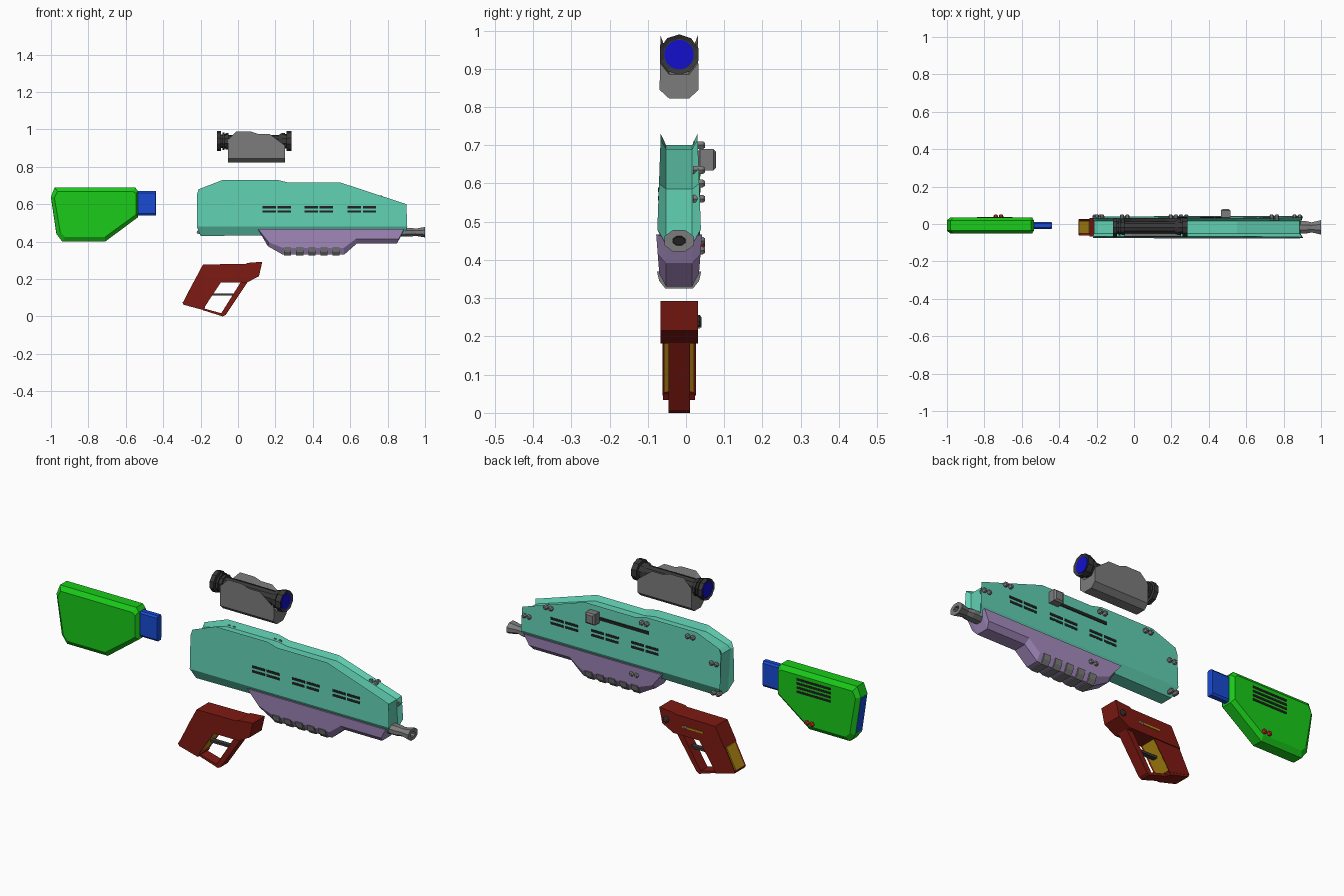
import bpy, bmesh
from math import sin, cos, pi
from mathutils import Vector, Matrix

C = -0.018  # centre plane of the assembly in y


def mat(name, r, g, b):
    m = bpy.data.materials.new(name)
    m.diffuse_color = (r, g, b, 1)
    return m


TEAL = mat("teal", .12, .63, .45)
PURPLE = mat("purple", .38, .26, .52)
GREEN = mat("green", .01, .60, .01)
BLUE = mat("blue", .01, .07, .66)
RED = mat("dark_red", .21, .01, .006)
BRIGHT = mat("bright_red", .6, .02, .02)
GOLD = mat("gold", .45, .26, .006)
LENS = mat("lens_blue", .006, .005, .6)
BLACK = mat("black", .015, .015, .015)
DARK = mat("dark_grey", .04, .04, .04)
GREY = mat("grey", .2, .2, .2)


def finish(name, bm, m):
    bmesh.ops.recalc_face_normals(bm, faces=bm.faces[:])
    me = bpy.data.meshes.new(name)
    bm.to_mesh(me)
    bm.free()
    me.materials.append(m)
    ob = bpy.data.objects.new(name, me)
    bpy.context.collection.objects.link(ob)
    return ob


def skin(bm, rings):
    """Bridge a list of point rings and cap both ends."""
    vr = [[bm.verts.new(p) for p in r] for r in rings]
    n = len(vr[0])
    for a, b in zip(vr, vr[1:]):
        for i in range(n):
            bm.faces.new((a[i], a[(i + 1) % n], b[(i + 1) % n], b[i]))
    bm.faces.new(vr[0])
    bm.faces.new(vr[-1][::-1])


def shell(name, m, side, mid, yo, yi, yc=C, taper=0):
    """Side profiles (x, z) at +-yo joined through a middle profile at +-yi."""
    zs = [z for _, z in side]
    lo, span = min(zs), max(zs) - min(zs)
    out = lambda s: [(x, yc + s * (yo - taper * (z - lo) / span), z) for x, z in side]
    inn = lambda s: [(x, yc + s * yi, z) for x, z in mid]
    bm = bmesh.new()
    skin(bm, [out(-1), inn(-1), inn(1), out(1)])
    return finish(name, bm, m)


def plate(name, m, prof, y0, y1):
    bm = bmesh.new()
    skin(bm, [[(x, y, z) for x, z in prof] for y in (y0, y1)])
    return finish(name, bm, m)


def boxes(name, m, items):
    """items: (centre, size) pairs merged in one object."""
    bm = bmesh.new()
    for c, s in items:
        bmesh.ops.create_cube(bm, size=1, matrix=Matrix.Translation(c) @ Matrix.Diagonal((*s, 1)))
    return finish(name, bm, m)


def lathe(name, m, prof, z, n=10, zs=1):
    """Turned part along x from (x, radius) points."""
    bm = bmesh.new()
    ang = [2 * pi * (i + .5) / n for i in range(n)]
    skin(bm, [[(x, C + r * cos(a), z + zs * r * sin(a)) for a in ang] for x, r in prof])
    return finish(name, bm, m)


def bolts(name, m, spots, y, r=.012, depth=.016, n=6):
    bm = bmesh.new()
    for x, z in spots:
        skin(bm, [[(x + k * r * cos(2 * pi * i / n), yy, z + k * r * sin(2 * pi * i / n))
                   for i in range(n)] for yy, k in ((y - depth, 1), (y + depth * .6, 1), (y + depth, .6))])
    return finish(name, bm, m)


def pairs(spots):
    return [(x + d, z) for x, z in spots for d in (-.014, .014)]


# Receiver: side walls stand above a sunken top channel
shell("receiver", TEAL,
      [(-.22, .48), (-.22, .65), (-.21, .68), (-.08, .73), (.21, .73), (.27, .715), (.55, .715), (.9, .60), (.905, .48)],
      [(-.2, .43), (-.215, .65), (-.195, .665), (-.08, .70), (.21, .70), (.27, .69), (.55, .69), (.885, .585), (.89, .44)],
      .057, .034, taper=.009)

# Vent slots on both sides of the receiver
boxes("receiver_vents", BLACK,
      [((x + .036, C + s * .0525, z), (.072, .006, .012))
       for x in (.13, .212, .355, .437, .585, .667) for z in (.561, .584) for s in (-1, 1)])

# Charging handle and its rail on the back side
boxes("handle_rail", BLACK, [((.33, .033, .655), (.29, .006, .016))])
handle = shell("charging_handle", GREY,
               [(.472, .642), (.472, .682), (.508, .682), (.508, .642)],
               [(.464, .634), (.464, .69), (.516, .69), (.516, .634)], .025, .018, yc=.054)

# Bolt pairs on the back side
bolts("receiver_bolts", GREY,
      pairs([(.75, .635), (.872, .56), (.21, .70), (-.05, .70), (-.185, .60), (-.195, .45)]), .034)
bolts("handguard_bolts", GREY, pairs([(.265, .425)]), .034)

# Handguard under the receiver
shell("handguard", PURPLE,
      [(.107, .467), (.165, .395), (.245, .365), (.565, .365), (.63, .415), (.86, .415), (.888, .467)],
      [(.107, .465), (.16, .375), (.24, .33), (.567, .33), (.636, .39), (.85, .39), (.888, .46)],
      .052, .034, taper=-.008)

# Grip ribs wrapping the handguard
bm = bmesh.new()
section = [(-.058, .37), (-.052, .345), (-.036, .325), (.036, .325), (.052, .345), (.058, .37)]
for i in range(5):
    x = .265 + i * .065
    skin(bm, [[(x + d, C + y, z) for y, z in section] for d in (-.019, .019)])
finish("handguard_ribs", bm, GREY)

# Muzzle
lathe("muzzle", GREY, [(.86, .036), (.92, .036), (.95, .029), (1.0, .042), (1.0, .018), (.96, .016)], .45, 8, .72)
lathe("bore", BLACK, [(.958, .017), (.975, .016)], .45, 8, .72)

# Stock
SY = -.008
shell("stock", GREEN,
      [(-.982, .635), (-.965, .668), (-.56, .668), (-.545, .655), (-.545, .545), (-.71, .425), (-.925, .425), (-.95, .45)],
      [(-1, .64), (-.98, .69), (-.55, .69), (-.535, .67), (-.535, .53), (-.71, .40), (-.94, .40), (-.97, .44)],
      .044, .027, yc=SY)
plate("butt_pad", BLUE, [(-1, .635), (-.972, .447), (-.955, .447), (-.98, .635)], SY - .025, SY + .025)
shell("stock_connector", BLUE,
      [(-.55, .55), (-.55, .66), (-.44, .66), (-.44, .55)],
      [(-.55, .54), (-.55, .67), (-.438, .67), (-.438, .54)], .018, .011, yc=SY)
boxes("stock_vents", BLACK, [((-.745, SY + .0435, z), (.19, .005, .011)) for z in (.582, .603, .624, .645)])
bolts("stock_bolts", BRIGHT, pairs([(-.725, .44)]), .034)

# Pistol grip: top block, slanted handle, trigger guard
plate("grip_block", RED, [(-.187, .278), (.04, .28), (.05, .286), (.13, .292), (.112, .215), (.05, .182), (-.238, .182)],
      C - .049, C + .049)
shell("grip_handle", RED,
      [(-.238, .184), (-.09, .184), (-.182, .045), (-.295, .072)],
      [(-.228, .184), (-.102, .184), (-.19, .05), (-.283, .075)], .044, .03)
plate("grip_backstrap", GOLD, [(-.24, .18), (-.22, .18), (-.275, .075), (-.294, .075)], C - .034, C + .034)
plate("grip_frontstrap", GOLD, [(-.115, .184), (-.094, .184), (-.18, .055), (-.2, .055)], C - .038, C + .038)
plate("grip_base", RED, [(-.297, .076), (-.29, .062), (-.185, .034), (-.175, .05)], C - .042, C + .042)
plate("guard_bottom", RED, [(-.195, .046), (-.19, .034), (-.082, 0), (-.07, .014), (-.09, .017)], C - .028, C + .028)
plate("guard_front", RED, [(-.082, 0), (-.066, .008), (.052, .184), (.015, .184), (-.09, .016)], C - .028, C + .028)
boxes("trigger", DARK, [((-.07, C, .117), (.13, .024, .012))])

# Controls on the back side of the grip
boxes("selector_track", GOLD, [((-.06, C + .049, .228), (.12, .006, .009))])
bolts("selector_stud", PURPLE, [(-.02, .228)], .03, r=.008, depth=.01)
bolts("grip_knob", DARK, [(.09, .24)], .028, r=.016, depth=.013, n=8)

# Scope housing with an open channel on top
shell("scope_housing", GREY,
      [(-.053, .845), (-.053, .945), (-.01, .988), (.07, .988), (.11, .975), (.17, .975), (.25, .915), (.25, .845)],
      [(-.053, .822), (-.053, .91), (-.02, .925), (.07, .925), (.11, .92), (.17, .915), (.25, .885), (.25, .822)],
      .051, .026, taper=.002)

# Scope tube with stepped rings at both ends
lathe("scope_tube", DARK,
      [(-.106, .044), (-.112, .053), (-.09, .053), (-.09, .036), (-.082, .036), (-.082, .047), (-.072, .047),
       (-.072, .038), (-.066, .038), (-.066, .044), (-.052, .044), (-.052, .034), (.22, .034), (.235, .044),
       (.25, .044), (.25, .038), (.258, .038), (.258, .053), (.287, .053), (.281, .042)], .937)
lathe("front_lens", LENS, [(.275, .039), (.284, .039)], .937, 16)
lathe("rear_lens", LENS, [(-.11, .039), (-.1, .039)], .937, 16)
